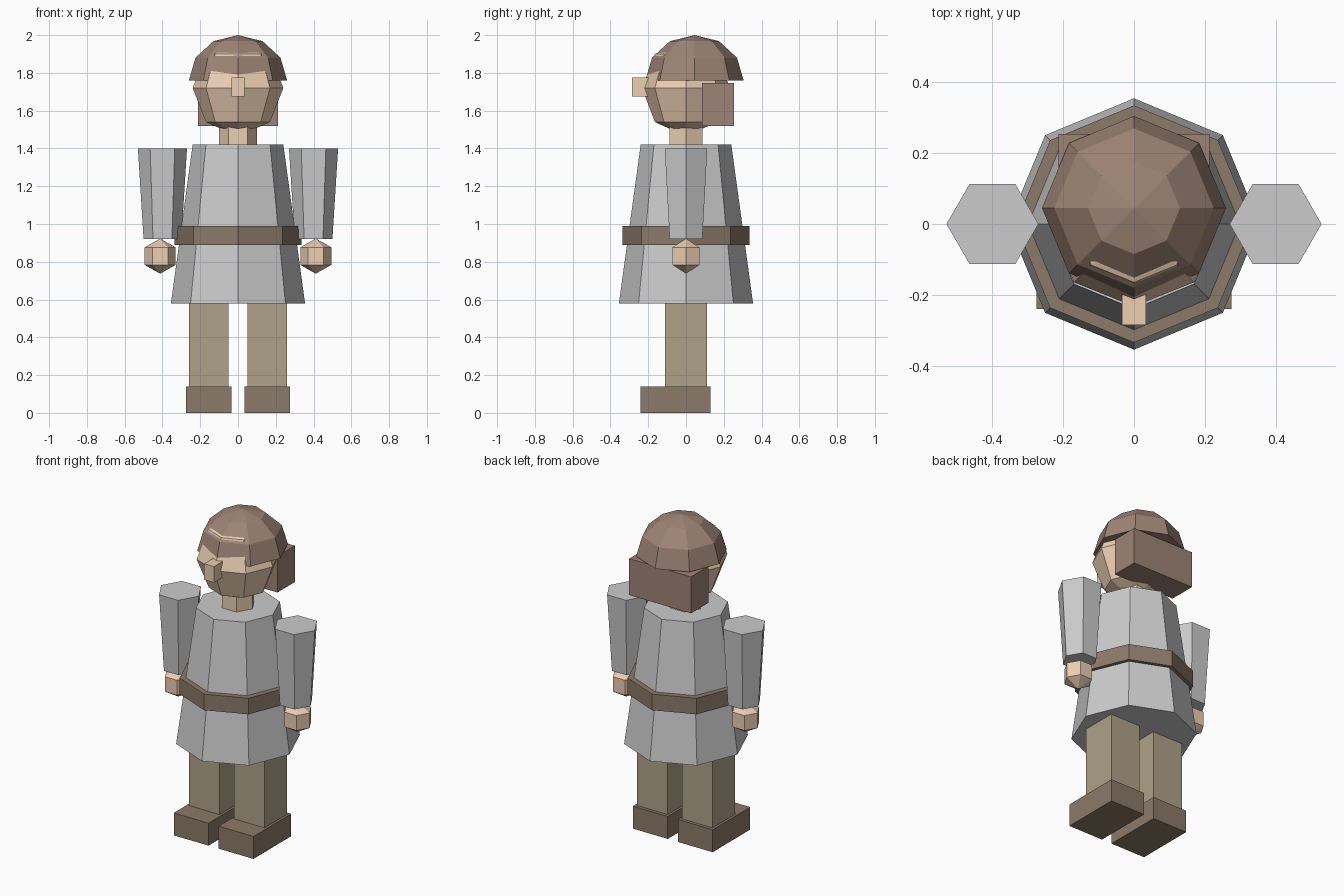
import bpy, bmesh
from math import sin, cos, pi, radians

if "Cube" in bpy.data.objects:
    bpy.data.objects.remove(bpy.data.objects["Cube"])


def material(name, rgb):
    m = bpy.data.materials.new(name)
    m.diffuse_color = (*rgb, 1)
    m.use_nodes = True
    m.node_tree.nodes["Principled BSDF"].inputs["Base Color"].default_value = m.diffuse_color
    return m


SKIN = material("skin", (0.84, 0.62, 0.45))
HAIR = material("hair", (0.34, 0.23, 0.18))
CLOTH = material("trouser_cloth", (0.43, 0.36, 0.25))
LEATHER = material("leather", (0.26, 0.195, 0.14))


def finish(name, bm, mat):
    bmesh.ops.recalc_face_normals(bm, faces=bm.faces)
    me = bpy.data.meshes.new(name)
    bm.to_mesh(me)
    bm.free()
    if mat:
        me.materials.append(mat)
    ob = bpy.data.objects.new(name, me)
    bpy.context.collection.objects.link(ob)
    return ob


def box(name, lo, hi, mat):
    bm = bmesh.new()
    bmesh.ops.create_cube(bm, size=1)
    for v in bm.verts:
        v.co = [(a + b) / 2 + c * (b - a) for a, b, c in zip(lo, hi, v.co)]
    return finish(name, bm, mat)


def lathe(name, sides, profile, mat=None, x=0, y=0, depth=1):
    """Stack of polygon rings from (radius, z) pairs, corners on the x axis."""
    bm = bmesh.new()
    rings = []
    for r, z in profile:
        n = sides if r > 1e-5 else 1
        rings.append([bm.verts.new((x + r * cos(2 * pi * i / sides),
                                    y + r * depth * sin(2 * pi * i / sides), z))
                      for i in range(n)])
    for a, b in zip(rings, rings[1:]):
        for i in range(sides):
            j = (i + 1) % sides
            quad = [a[i % len(a)], a[j % len(a)], b[j % len(b)], b[i % len(b)]]
            bm.faces.new(list(dict.fromkeys(quad)))
    for ring in (rings[0], rings[-1]):
        if len(ring) > 1:
            bm.faces.new(ring)
    return finish(name, bm, mat)


def arc(r, rz, cz, start, stop, step):
    """Profile of a coarse sphere between two latitudes in degrees."""
    return [(r * cos(radians(a)), cz + rz * sin(radians(a)))
            for a in range(start, stop + 1, step)]


# Tunic and belt
lathe("tunic", 8, [(0.355, 0.58), (0.24, 1.42)])
lathe("belt", 8, [(0.335, 0.89), (0.335, 0.99)], LEATHER)

# Paired limbs
for side, s in (("left", 1), ("right", -1)):
    def pair(x0, x1):
        return sorted((s * x0, s * x1))
    a, b = pair(0.035, 0.275)
    box(side + "_boot", (a, -0.24, 0), (b, 0.13, 0.14), LEATHER)
    a, b = pair(0.05, 0.26)
    box(side + "_leg", (a, -0.11, 0.14), (b, 0.11, 0.6), CLOTH)
    lathe(side + "_sleeve", 6, [(0.10, 0.92), (0.13, 1.40)], x=s * 0.40)
    lathe(side + "_hand", 6, arc(0.095, 0.093, 0.83, -90, 90, 60), SKIN, x=s * 0.412)

# Neck, head and nose
lathe("neck", 6, [(0.10, 1.40), (0.10, 1.56)], SKIN)
lathe("head", 8, arc(0.24, 0.255, 1.72, -90, 90, 45), SKIN, depth=0.97)
box("nose", (-0.034, -0.285, 1.675), (0.034, -0.19, 1.775), SKIN)

# Hair cap and the hair at the nape
lathe("hair_cap", 8, arc(0.26, 0.24, 1.76, 0, 90, 30), HAIR, y=0.045)
box("nape_hair", (-0.213, 0.085, 1.52), (0.213, 0.255, 1.747), HAIR)
